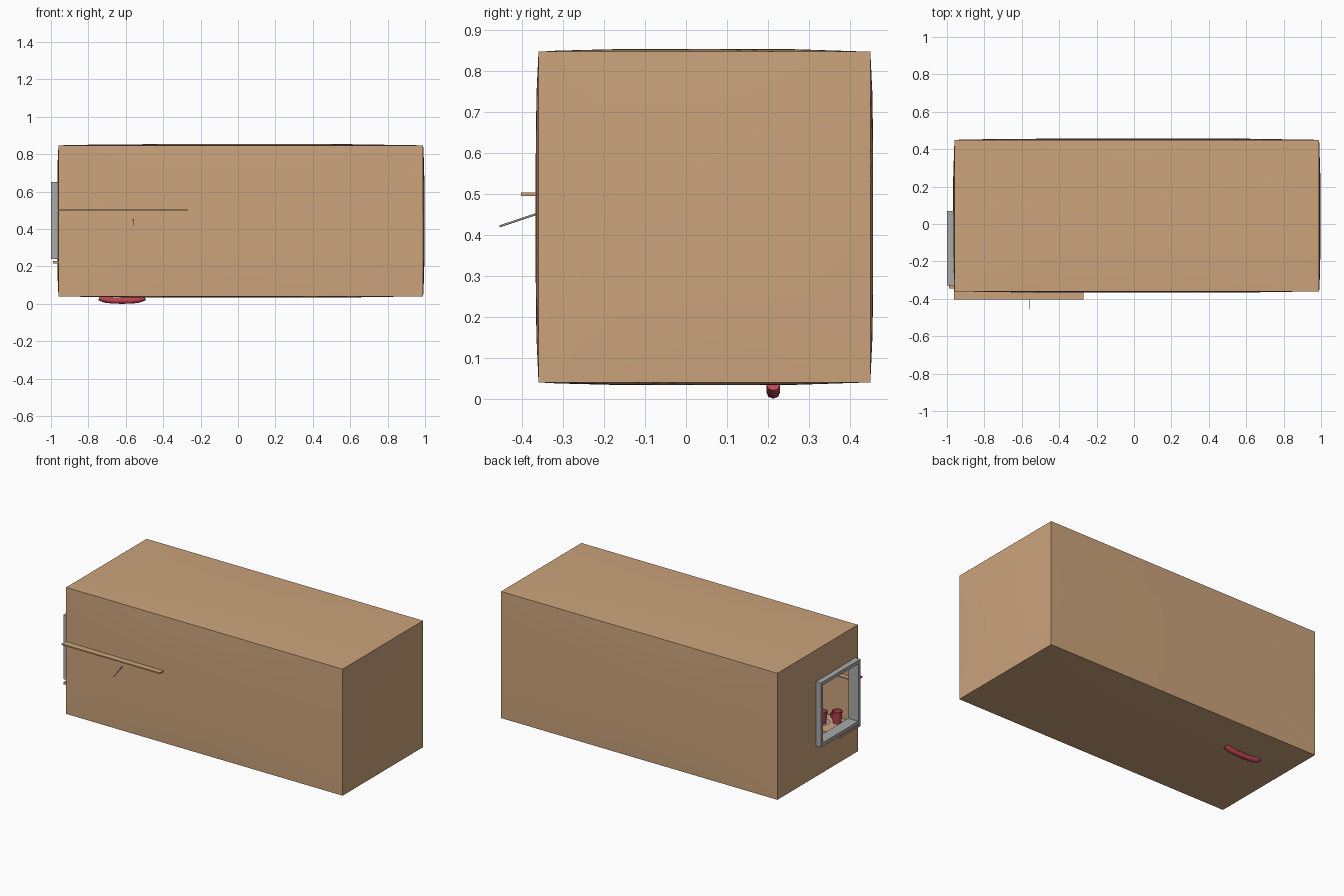
import bpy, bmesh, math
from mathutils import Vector

if "Cube" in bpy.data.objects:
    bpy.data.objects.remove(bpy.data.objects["Cube"])


def material(name, rgb):
    m = bpy.data.materials.new(name)
    m.diffuse_color = (*rgb, 1)
    m.use_nodes = True
    m.node_tree.nodes["Principled BSDF"].inputs["Base Color"].default_value = m.diffuse_color
    return m


TAN = material("tan wood", (0.60, 0.37, 0.20))
GRAY = material("gray metal", (0.40, 0.40, 0.41))
RED = material("red glaze", (0.52, 0.06, 0.085))


def finish(bm, name, mat, smooth=False):
    me = bpy.data.meshes.new(name)
    bm.to_mesh(me)
    bm.free()
    ob = bpy.data.objects.new(name, me)
    bpy.context.collection.objects.link(ob)
    me.materials.append(mat)
    if smooth:
        bpy.context.view_layer.objects.active = ob
        ob.select_set(True)
        bpy.ops.object.shade_smooth_by_angle(angle=math.radians(35))
        ob.select_set(False)
    return ob


def box(name, lo, hi, mat):
    bm = bmesh.new()
    bmesh.ops.create_cube(bm, size=1)
    lo, hi = Vector(lo), Vector(hi)
    for v in bm.verts:
        v.co = (lo + hi) / 2 + v.co * (hi - lo)
    return finish(bm, name, mat)


def lathe(name, profile, loc, mat, n=20):
    bm = bmesh.new()
    vs = [bm.verts.new((r, 0, z)) for r, z in profile]
    es = [bm.edges.new(p) for p in zip(vs, vs[1:])]
    bmesh.ops.spin(bm, geom=vs + es, cent=(0, 0, 0), axis=(0, 0, 1),
                   angle=math.tau, steps=n, use_duplicate=False)
    bmesh.ops.remove_doubles(bm, verts=bm.verts, dist=1e-5)
    bmesh.ops.recalc_face_normals(bm, faces=bm.faces)
    bmesh.ops.translate(bm, verts=bm.verts, vec=loc)
    return finish(bm, name, mat, True)


def tube(name, points, radius, mat):
    cu = bpy.data.curves.new(name, 'CURVE')
    cu.dimensions = '3D'
    cu.bevel_depth = radius
    cu.bevel_resolution = 2
    cu.use_fill_caps = True
    sp = cu.splines.new('POLY')
    sp.points.add(len(points) - 1)
    for p, co in zip(sp.points, points):
        p.co = (*co, 1)
    ob = bpy.data.objects.new(name, cu)
    bpy.context.collection.objects.link(ob)
    cu.materials.append(mat)
    bpy.context.view_layer.objects.active = ob
    ob.select_set(True)
    bpy.ops.object.convert(target='MESH')
    bpy.context.object.select_set(False)


# room shell: slightly bulging box with a window opening in the left wall
LO, HI = Vector((-0.96, -0.36, 0.04)), Vector((0.99, 0.45, 0.847))
WY, WZ = (-0.315, 0.055), (0.255, 0.635)
CUTS = [[LO.x, -0.75, -0.36, 0.1, 0.6, HI.x],
        [LO.y, WY[0], -0.16, WY[1], 0.25, HI.y],
        [LO.z, 0.15, WZ[0], 0.45, WZ[1], 0.75, HI.z]]
bm = bmesh.new()


def bulged(p):
    mid, half = (LO + HI) / 2, (HI - LO) / 2
    u = [(p[i] - mid[i]) / half[i] for i in range(3)]
    q = Vector(p)
    for i in range(3):
        if abs(u[i]) > 0.999:
            a, b = u[i - 1], u[i - 2]
            q[i] += math.copysign(0.007, u[i]) * (1 - a ** 4) * (1 - b ** 4)
    return q


for axis in range(3):
    a, b = (axis + 1) % 3, (axis + 2) % 3
    for side in (LO[axis], HI[axis]):
        for a0, a1 in zip(CUTS[a], CUTS[a][1:]):
            for b0, b1 in zip(CUTS[b], CUTS[b][1:]):
                if (axis == 0 and side < 0 and WY[0] <= a0 < WY[1]
                        and WZ[0] <= b0 < WZ[1]):
                    continue
                quad = []
                for s, t in ((a0, b0), (a1, b0), (a1, b1), (a0, b1)):
                    p = [0, 0, 0]
                    p[axis], p[a], p[b] = side, s, t
                    quad.append(bm.verts.new(bulged(p)))
                bm.faces.new(quad if side == HI[axis] else quad[::-1])
bmesh.ops.remove_doubles(bm, verts=bm.verts, dist=1e-4)
finish(bm, "room_walls", TAN, True)

# window frame: two uprights and two rails, reaching through the wall
X0, X1, T = -1.0, -0.93, 0.022
Y0, Y1, Z0, Z1 = -0.33, 0.07, 0.24, 0.65
for i, y in enumerate((Y0, Y1 - T)):
    box(f"window_upright_{i}", (X0, y, Z0), (X1, y + T, Z1), GRAY)
for i, z in enumerate((Z0, Z1 - T)):
    box(f"window_rail_{i}", (X0, Y0 + T, z), (X1, Y1 - T, z + T), GRAY)

# counter under the window and wall shelf
box("counter_top", (-0.99, -0.345, 0.215), (-0.36, -0.14, 0.23), TAN)
box("counter_base", (-0.95, -0.345, 0.045), (-0.37, -0.16, 0.215), TAN)
box("wall_shelf", (-0.962, -0.403, 0.495), (-0.27, -0.33, 0.503), TAN)

# wall hook rod poking through the front wall
tube("hook_rod", [(-0.56, -0.455, 0.421), (-0.56, -0.34, 0.459)], 0.0025, GRAY)

# mugs with handles, one on a saucer
for i, (x, y, z) in enumerate(((-0.87, -0.28, 0.23), (-0.81, -0.215, 0.238))):
    lathe(f"mug_{i}", [(0, 0), (0.024, 0), (0.031, 0.075), (0.027, 0.075),
                       (0.021, 0.006), (0, 0.006)], (x, y, z), RED)
    tube(f"mug_handle_{i}",
         [(x + 0.026 + 0.02 * math.sin(k * math.pi / 6), y,
           z + 0.038 + 0.02 * math.cos(k * math.pi / 6)) for k in range(7)],
         0.004, RED)
lathe("saucer", [(0, 0), (0.025, 0), (0.048, 0.012), (0.045, 0.012),
                 (0.024, 0.005), (0, 0.005)], (-0.81, -0.215, 0.23), GRAY)

# red curved runner showing under the floor
tube("floor_runner",
     [(-0.62 + 0.12 * t, 0.213, 0.017 + 0.018 * t ** 4)
      for t in (-1, -0.9, -0.7, -0.35, 0, 0.35, 0.7, 0.9, 1)], 0.017, RED)
